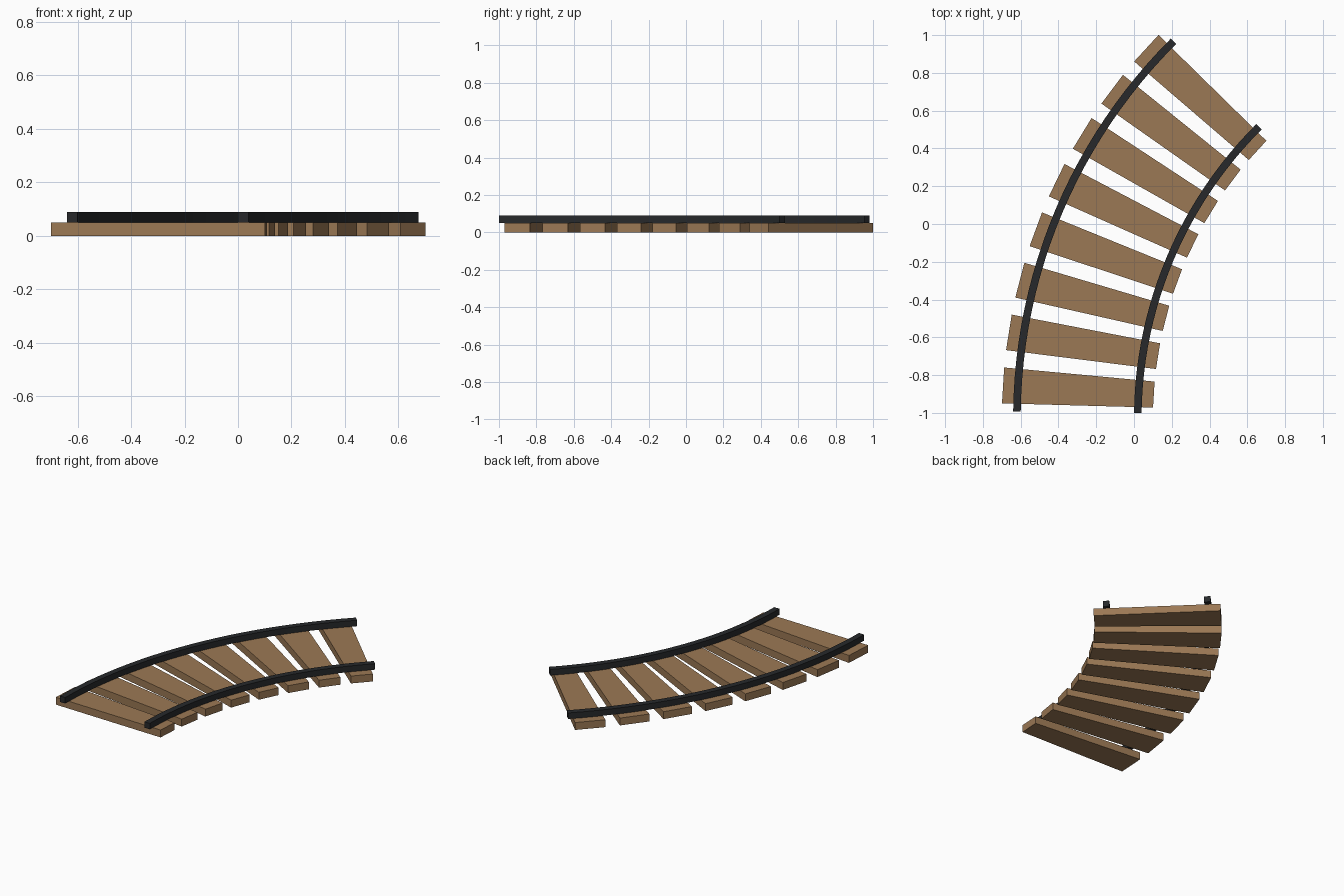
import bpy, bmesh
from math import sin, cos, radians

if "Cube" in bpy.data.objects:
    bpy.data.objects.remove(bpy.data.objects["Cube"])

CX, CY = 2.2, -1.03          # centre of the curve
SLEEPERS = 8


def material(name, rgb):
    m = bpy.data.materials.new(name)
    m.diffuse_color = (*rgb, 1)
    m.use_nodes = True
    m.node_tree.nodes["Principled BSDF"].inputs["Base Color"].default_value = m.diffuse_color
    return m


def point(r, deg, z):
    a = radians(deg)
    return (CX - r * cos(a), CY + r * sin(a), z)


def arc_bar(name, r0, r1, a0, a1, z0, z1, steps, mat):
    """Rectangular section swept around the curve centre."""
    bm = bmesh.new()
    rings = []
    for i in range(steps + 1):
        a = a0 + (a1 - a0) * i / steps
        rings.append([bm.verts.new(point(r, a, z))
                      for r, z in ((r0, z0), (r1, z0), (r1, z1), (r0, z1))])
    for p, q in zip(rings, rings[1:]):
        for j in range(4):
            k = (j + 1) % 4
            bm.faces.new((p[j], p[k], q[k], q[j]))
    bm.faces.new(rings[0])
    bm.faces.new(rings[-1])
    bmesh.ops.recalc_face_normals(bm, faces=bm.faces)
    me = bpy.data.meshes.new(name)
    bm.to_mesh(me)
    bm.free()
    me.materials.append(mat)
    ob = bpy.data.objects.new(name, me)
    bpy.context.collection.objects.link(ob)
    return ob


wood = material("wood", (0.33, 0.19, 0.09))
steel = material("dark_steel", (0.02, 0.022, 0.024))

# Wedge-shaped sleepers
for i in range(SLEEPERS):
    mid = 3.47 + 5.585 * i
    arc_bar(f"sleeper_{i + 1}", 2.1, 2.9, mid - 1.88, mid + 1.88, 0, 0.05, 1, wood)

# Curved rails
for name, r in (("inner_rail", 2.18), ("outer_rail", 2.82)):
    arc_bar(name, r - 0.02, r + 0.02, 0.78, 45.1, 0.05, 0.09, 24, steel)
